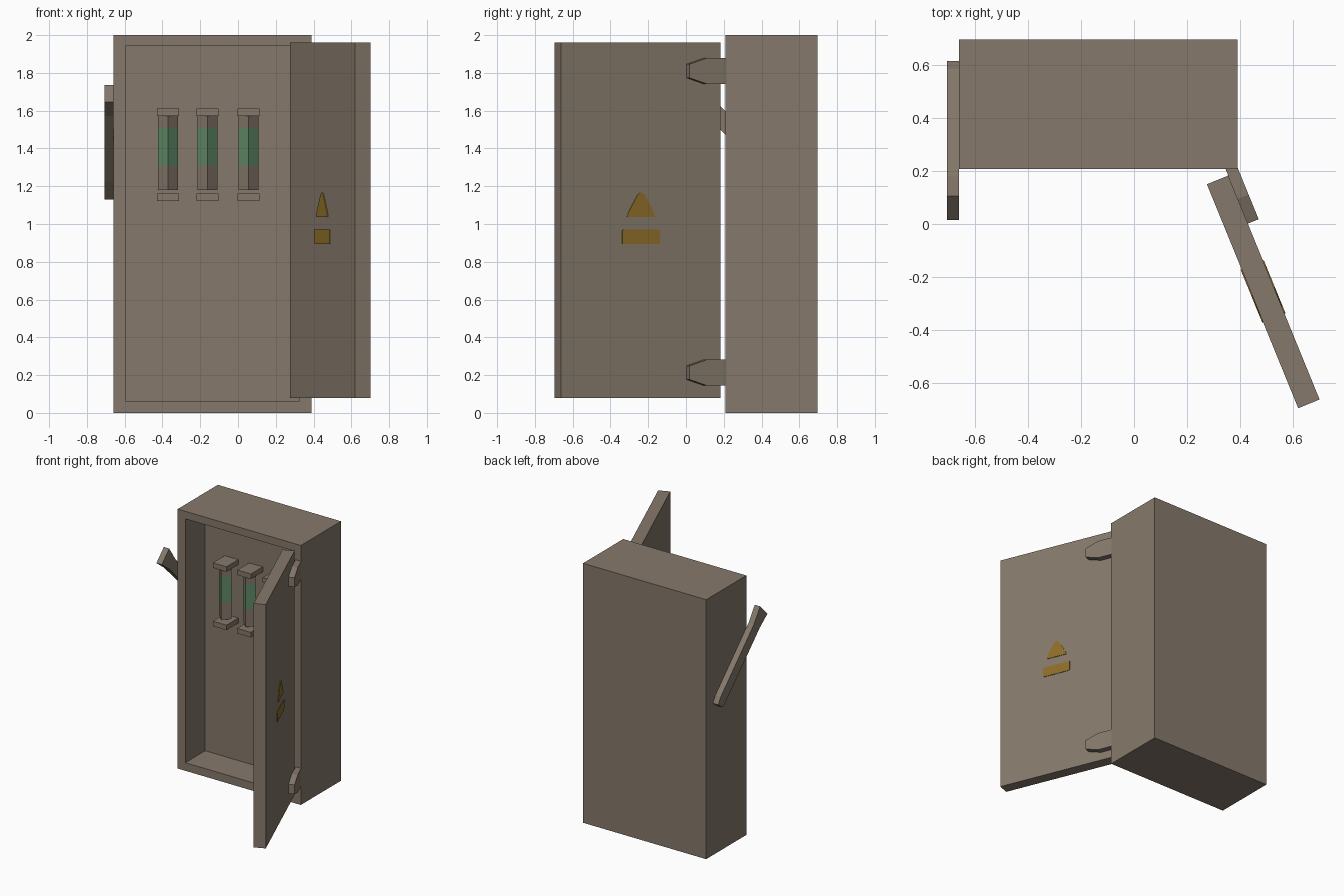
import bpy, bmesh, math
from mathutils import Vector

if "Cube" in bpy.data.objects:
    bpy.data.objects.remove(bpy.data.objects["Cube"])


def material(name, rgb):
    m = bpy.data.materials.new(name)
    m.diffuse_color = (*rgb, 1)
    m.use_nodes = True
    m.node_tree.nodes["Principled BSDF"].inputs["Base Color"].default_value = m.diffuse_color
    return m


BROWN = material("brown_metal", (0.238, 0.191, 0.147))
GREEN = material("green_glass", (0.125, 0.265, 0.145))
YELLOW = material("warning_yellow", (0.27, 0.155, 0.022))


def finish(name, bm, *mats):
    bmesh.ops.recalc_face_normals(bm, faces=bm.faces)
    me = bpy.data.meshes.new(name)
    bm.to_mesh(me)
    bm.free()
    for m in mats:
        me.materials.append(m)
    ob = bpy.data.objects.new(name, me)
    bpy.context.collection.objects.link(ob)
    return ob


def prism(name, points, direction, mat):
    """Extrude a flat outline of 3D points along a vector."""
    bm = bmesh.new()
    f = bm.faces.new([bm.verts.new(p) for p in points])
    ext = bmesh.ops.extrude_face_region(bm, geom=[f])
    verts = [g for g in ext["geom"] if isinstance(g, bmesh.types.BMVert)]
    bmesh.ops.translate(bm, verts=verts, vec=Vector(direction))
    if not any(g is f for g in bm.faces):
        bm.faces.new([v for v in bm.verts if v not in verts])
    return finish(name, bm, mat)


def rect(x0, x1, y0, y1, z):
    return [(x0, y0, z), (x1, y0, z), (x1, y1, z), (x0, y1, z)]


# Cabinet: open-fronted box with a recessed interior
X0, X1, Y0, Y1, WALL, BACK = -0.66, 0.39, 0.208, 0.697, 0.065, 0.45
bm = bmesh.new()


def ring(x0, x1, y, z0, z1):
    return [bm.verts.new(p) for p in
            ((x0, y, z0), (x1, y, z0), (x1, y, z1), (x0, y, z1))]


rings = [ring(X0, X1, Y1, 0, 2), ring(X0, X1, Y0, 0, 2),
         ring(X0 + WALL, X1 - WALL, Y0, 0.062, 1.942),
         ring(X0 + WALL, X1 - WALL, BACK, 0.062, 1.942)]
for a, b in zip(rings, rings[1:]):
    for i in range(4):
        j = (i + 1) % 4
        bm.faces.new((a[i], a[j], b[j], b[i]))
bm.faces.new(rings[0])
bm.faces.new(rings[-1])
finish("cabinet", bm, BROWN)

# Door frame of reference: u runs from hinge to free edge, n is the outer normal
HINGE = Vector((0.275, 0.15, 0))
U = Vector((0.378, -0.926, 0)).normalized()
N = Vector((0.926, 0.378, 0)).normalized()
THICK, WIDTH = 0.087, 0.913


def on_door(u, n, z):
    return HINGE + U * u + N * n + Vector((0, 0, z))


prism("door", [on_door(0, 0, .08), on_door(WIDTH, 0, .08),
               on_door(WIDTH, 0, 1.96), on_door(0, 0, 1.96)], N * THICK, BROWN)

# Hinge straps on the outer door face, tapered at the tip
for label, zc in (("lower", 0.213), ("upper", 1.81)):
    outline = [(-0.055, .069), (0.095, .069), (0.196, .036),
               (0.196, -.036), (0.095, -.069), (-0.055, -.069)]
    prism(label + "_hinge", [on_door(u, THICK, zc + z) for u, z in outline],
          N * 0.044, BROWN)

# Warning marks on both door faces
triangle = [(-.08, 1.037), (.08, 1.037), (.074, 1.06), (.02, 1.155),
            (0, 1.168), (-.02, 1.155), (-.074, 1.06)]
bar = [(-.108, .902), (-.1, .895), (.108, .895), (.108, .965),
       (.1, .972), (-.108, .972)]
for side, n, d in (("outer", THICK, 1), ("inner", 0, -1)):
    for label, shape in (("triangle", triangle), ("bar", bar)):
        prism(f"{side}_warning_{label}",
              [on_door(.455 + u, n, z) for u, z in shape], N * d * 0.004, YELLOW)

# Switch lever on the left side
lever = [(.105, 1.735), (.18, 1.625), (.585, 1.22), (.615, 1.17),
         (.56, 1.13), (.46, 1.222), (.11, 1.572), (.015, 1.645)]
prism("switch_lever", [(X0, y, z) for y, z in lever], (-0.046, 0, 0), BROWN)

# Fuses: four-sided tube with a green band, between two end blocks
for k, x in enumerate((-0.37, -0.162, 0.055), 1):
    y, r = 0.375, 0.0525
    bm = bmesh.new()
    levels = [[bm.verts.new((x + r * math.cos(i * math.pi / 2),
                             y + r * math.sin(i * math.pi / 2), z))
               for i in range(4)] for z in (1.18, 1.31, 1.507, 1.572)]
    for n, (a, b) in enumerate(zip(levels, levels[1:])):
        for i in range(4):
            j = (i + 1) % 4
            bm.faces.new((a[i], a[j], b[j], b[i])).material_index = int(n == 1)
    bm.faces.new(levels[0])
    bm.faces.new(levels[-1])
    finish(f"fuse_tube_{k}", bm, BROWN, GREEN)
    for label, z in (("bottom", 1.122), ("top", 1.572)):
        prism(f"fuse_{label}_block_{k}",
              rect(x - .058, x + .058, .305, BACK, z), (0, 0, 0.039), BROWN)
